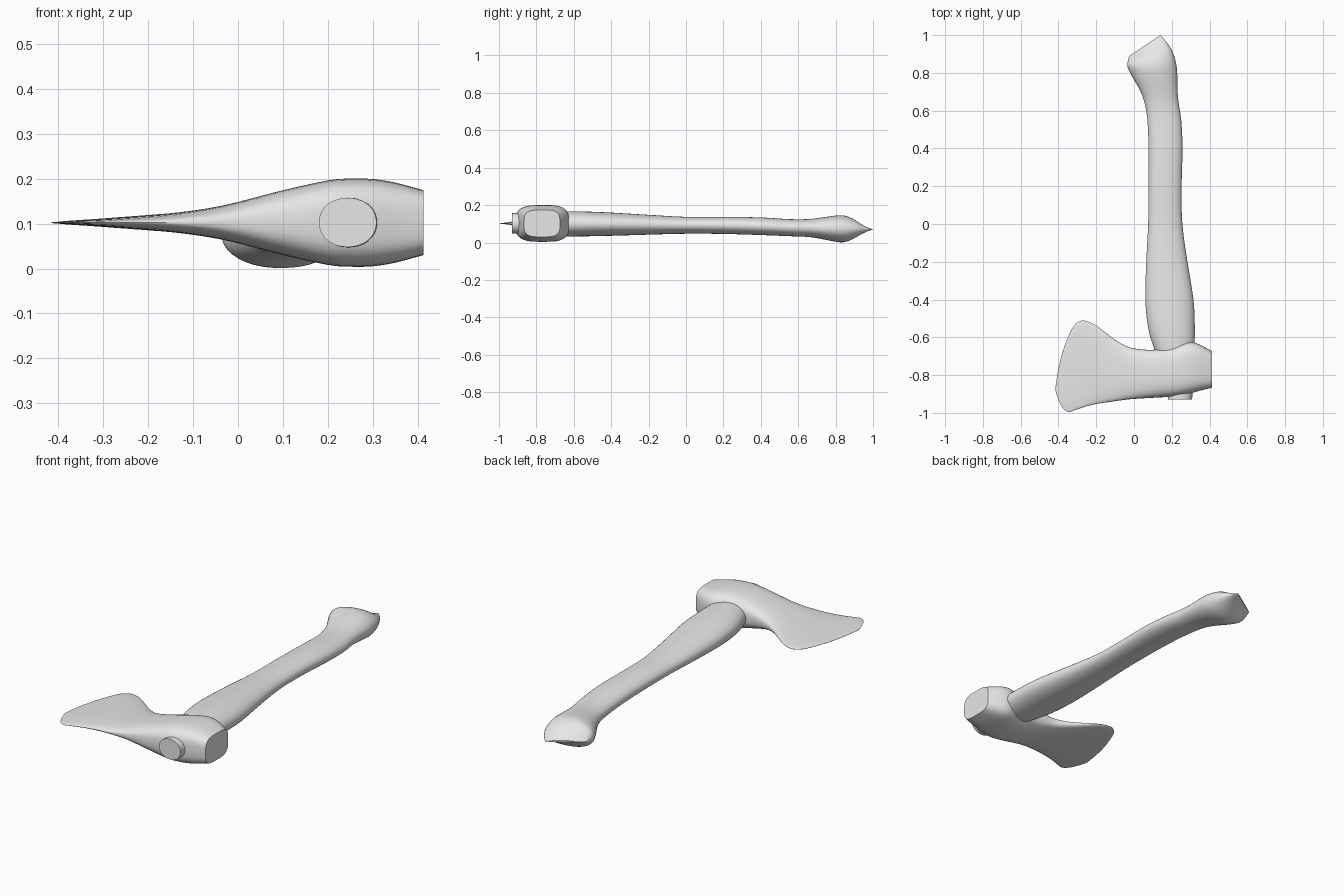
import bpy, math
from mathutils import Vector

grey = bpy.data.materials.new("plain_grey")
grey.diffuse_color = (0.8, 0.8, 0.8, 1)


def resample(rows, steps):
    """Catmull-Rom interpolation of the section table."""
    rows = [Vector(r) for r in rows]
    out = []
    for i in range(len(rows) - 1):
        p1, p2 = rows[i], rows[i + 1]
        p0 = rows[i - 1] if i else p1
        p3 = rows[i + 2] if i + 2 < len(rows) else p2
        for s in range(steps):
            t = s / steps
            out.append(0.5 * (2 * p1 + (p2 - p0) * t + (2 * p0 - 5 * p1 + 4 * p2 - p3) * t * t
                              + (3 * p1 - p0 - 3 * p2 + p3) * t ** 3))
    return out + [rows[-1]]


def loft(name, rows, steps=3, sides=40):
    """Rows: end A (x, y), end B (x, y), bottom z, top z, superellipse power."""
    verts, faces = [], []
    rings = resample(rows, steps)
    for ax, ay, bx, by, z0, z1, power in rings:
        for k in range(sides):
            a = 2 * math.pi * k / sides
            c, s = math.cos(a), math.sin(a)
            u = 0.5 + 0.5 * math.copysign(abs(c) ** (2 / power), c)
            w = 0.5 + 0.5 * math.copysign(abs(s) ** (2 / power), s)
            verts.append((ax + (bx - ax) * u, ay + (by - ay) * u, z0 + (z1 - z0) * w))
    for i in range(len(rings) - 1):
        for k in range(sides):
            a, b = i * sides + k, i * sides + (k + 1) % sides
            faces.append((a, b, b + sides, a + sides))
    faces.append(tuple(reversed(range(sides))))
    faces.append(tuple(range(len(verts) - sides, len(verts))))
    mesh = bpy.data.meshes.new(name)
    mesh.from_pydata(verts, [], faces)
    mesh.materials.append(grey)
    obj = bpy.data.objects.new(name, mesh)
    bpy.context.collection.objects.link(obj)
    bpy.ops.object.select_all(action='DESELECT')
    obj.select_set(True)
    bpy.context.view_layer.objects.active = obj
    # consistent outward normals
    bpy.ops.object.mode_set(mode='EDIT')
    bpy.ops.mesh.select_all(action='SELECT')
    bpy.ops.mesh.normals_make_consistent(inside=False)
    bpy.ops.object.mode_set(mode='OBJECT')
    bpy.ops.object.shade_smooth_by_angle(angle=math.radians(40))
    return obj


# Handle shaft: y, left x, right x, bottom z, top z
shaft = [(-0.93, 0.18, 0.308, 0.048, 0.157), (-0.88, 0.178, 0.31, 0.046, 0.158),
         (-0.75, 0.14, 0.317, 0.038, 0.163), (-0.65, 0.103, 0.32, 0.033, 0.166),
         (-0.55, 0.075, 0.322, 0.033, 0.166), (-0.4, 0.06, 0.315, 0.036, 0.16),
         (-0.2, 0.065, 0.283, 0.042, 0.148), (0.0, 0.075, 0.256, 0.047, 0.137),
         (0.2, 0.077, 0.252, 0.046, 0.137), (0.4, 0.077, 0.257, 0.04, 0.134),
         (0.55, 0.071, 0.25, 0.034, 0.125), (0.65, 0.054, 0.235, 0.03, 0.125),
         (0.72, 0.025, 0.23, 0.02, 0.133)]
handle_rows = [(l, y, r, y, b, t, 2.1) for y, l, r, b, t in shaft]
# Flared knob, ending in a slanted ridge
handle_rows += [(-0.01, 0.78, 0.229, 0.79, 0.007, 0.142, 2.1),
                (-0.034, 0.83, 0.223, 0.85, 0.001, 0.145, 2.1),
                (-0.034, 0.855, 0.205, 0.91, 0.016, 0.13, 2.1),
                (-0.03, 0.875, 0.175, 0.96, 0.042, 0.1, 2.1),
                (-0.025, 0.89, 0.14, 1.0, 0.066, 0.074, 2.1)]
loft("handle", handle_rows)

# Axe head: x, front y, back y, half thickness, corner squareness
head = [(-0.415, -0.885, -0.86, 0.001, 2.4), (-0.402, -0.925, -0.775, 0.002, 2.4),
        (-0.38, -0.97, -0.685, 0.004, 2.4), (-0.35, -0.995, -0.6, 0.006, 2.4),
        (-0.32, -0.988, -0.54, 0.008, 2.4), (-0.28, -0.974, -0.512, 0.011, 2.4),
        (-0.24, -0.962, -0.518, 0.014, 2.4), (-0.2, -0.953, -0.538, 0.017, 2.4),
        (-0.15, -0.945, -0.575, 0.021, 2.5), (-0.1, -0.938, -0.613, 0.027, 2.6),
        (-0.05, -0.931, -0.642, 0.035, 2.7), (0.0, -0.926, -0.659, 0.046, 2.8),
        (0.1, -0.92, -0.666, 0.072, 3.0), (0.2, -0.914, -0.65, 0.094, 3.2),
        (0.25, -0.907, -0.634, 0.098, 3.3), (0.3, -0.896, -0.625, 0.097, 3.4),
        (0.35, -0.882, -0.639, 0.089, 3.5), (0.413, -0.866, -0.674, 0.072, 3.6)]
loft("axe_head", [(x, f, x, b, 0.102 - h, 0.102 + h, p) for x, f, b, h, p in head])
